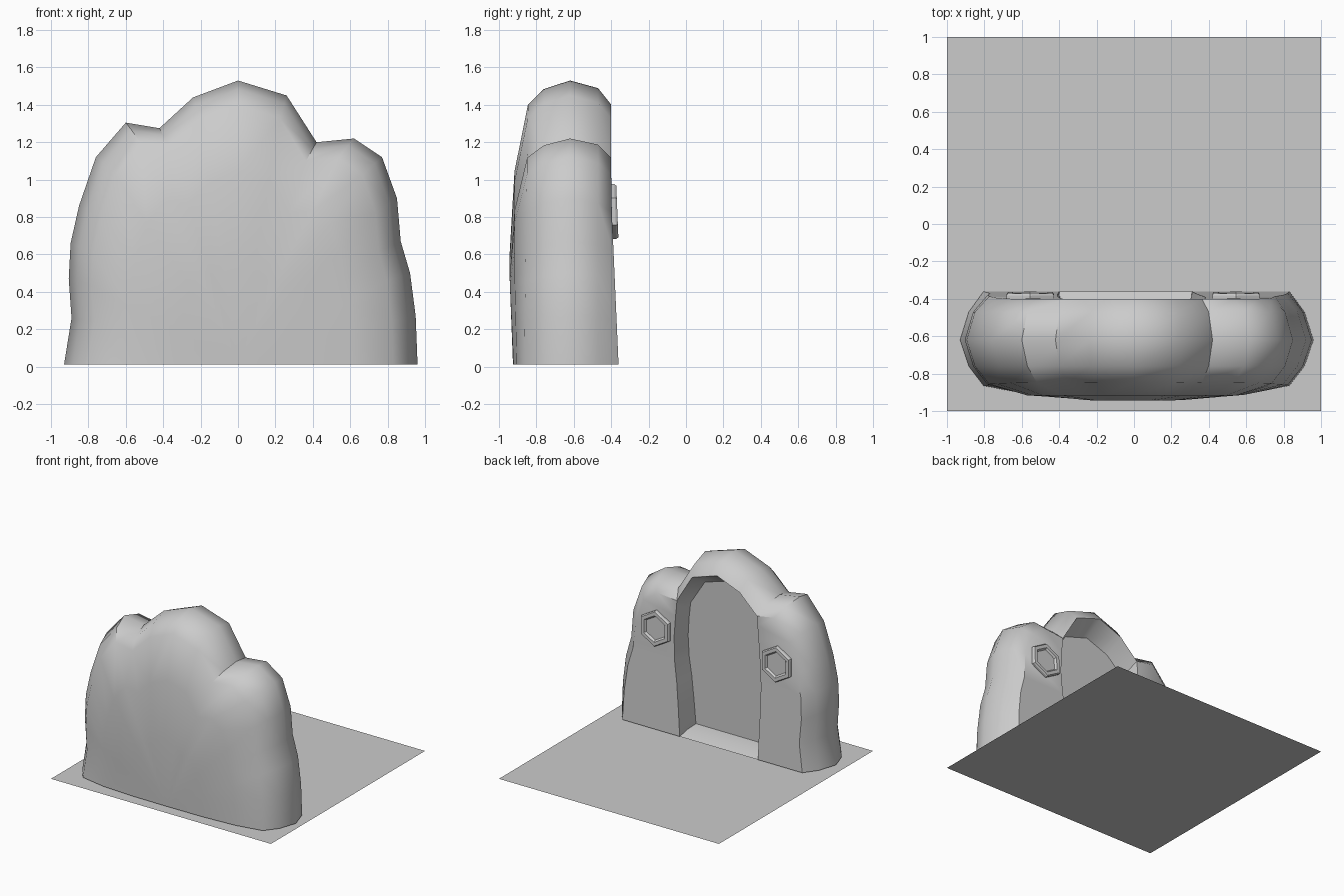
import bpy, bmesh, math

if "Cube" in bpy.data.objects:
    bpy.data.objects.remove(bpy.data.objects["Cube"])


def finish(name, bm, angle=None):
    bmesh.ops.recalc_face_normals(bm, faces=bm.faces)
    me = bpy.data.meshes.new(name)
    bm.to_mesh(me)
    bm.free()
    ob = bpy.data.objects.new(name, me)
    bpy.context.collection.objects.link(ob)
    if angle:
        bpy.ops.object.select_all(action='DESELECT')
        ob.select_set(True)
        bpy.context.view_layer.objects.active = ob
        bpy.ops.object.shade_smooth_by_angle(angle=math.radians(angle))
    return ob


# Ground sheet
bm = bmesh.new()
bm.faces.new([bm.verts.new((x, y, 0)) for x, y in ((-1, -1), (1, -1), (1, 1), (-1, 1))])
finish("ground", bm)

# Rock silhouette seen from the front, left foot to right foot
BASE = 0.012
outline = [(-.93, BASE), (-.89, .26), (-.905, .47), (-.895, .66), (-.85, .86),
           (-.76, 1.12), (-.60, 1.305), (-.42, 1.275), (-.24, 1.44), (0, 1.53),
           (.26, 1.45), (.42, 1.20), (.62, 1.22), (.77, 1.12), (.85, .90),
           (.87, .67), (.92, .50), (.95, .27), (.96, BASE)]
N = len(outline)


def back_y(z):
    return -.40 + .04 * max(0, 1 - z / .9)


bm = bmesh.new()


def ring(sx, sz, depth):
    out = []
    for x, z in outline:
        zz = BASE + (z - BASE) * sz
        out.append(bm.verts.new((x * sx, depth(zz), zz)))
    return out


def bridge(a, b, rng=range(N - 1)):
    for i in rng:
        vs = list(dict.fromkeys([a[i], a[i + 1], b[i + 1], b[i]]))
        if len(vs) > 2:
            bm.faces.new(vs)


# Rock shell: rings from the bulging front face over the rim to the back edge
rings = [ring(.34, .38, lambda z: -.922 - .022 * min(1, z / .5)),
         ring(.64, .68, lambda z: -.905 - .012 * min(1, z / .5)),
         ring(.865, .915, lambda z: -.865 + .02 * z / 1.4),
         ring(.95, .97, lambda z: -.76),
         ring(1, 1, lambda z: -.62),
         ring(.95, .973, lambda z: -.47),
         ring(.865, .915, back_y)]
for a, b in zip(rings, rings[1:]):
    bridge(a, b)
centre = bm.verts.new((0, -.925, BASE))
for i in range(N - 1):
    bm.faces.new((rings[0][i], rings[0][i + 1], centre))

# Doorway: the arch is the back rim between the two notches, plus two jambs
back = rings[-1]
left = [(-.40, BASE), (-.405, .24), (-.41, .44), (-.41, .61), (-.395, .80), (-.38, .97), (-.37, 1.09)]
right = [(.365, 1.06), (.375, .97), (.385, .80), (.375, .61), (.35, .44), (.33, .24), (.31, BASE)]
door = ([bm.verts.new((x, back_y(z), z)) for x, z in left] + back[7:12]
        + [bm.verts.new((x, back_y(z), z)) for x, z in right])
bridge(back, door, list(range(7)) + list(range(11, N - 1)))

# Recess with its rear wall and sill
inner = [bm.verts.new((v.co.x * .95, -.55, .05 + (v.co.z - BASE) * .90)) for v in door]
bridge(door, inner)
bm.faces.new(inner)
mid = [bm.verts.new((x, -.45, .04)) for x in (-.39, .30)]
bm.faces.new((door[0], door[-1], mid[1], mid[0]))
bm.faces.new((mid[0], mid[1], inner[-1], inner[0]))
finish("rock_arch", bm, 42)


# Hexagonal plaques on either side of the door
def plaque(name, x, z):
    bm = bmesh.new()
    prev = None
    for r, y in ((.146, -.43), (.146, -.378), (.138, -.367), (.108, -.367), (.095, -.383)):
        cur = []
        for k in range(6):
            a = math.pi / 2 + k * math.pi / 3
            h = r * math.sin(a)
            cur.append(bm.verts.new((x + r * math.cos(a), y - h * .04, z + h)))
        if prev:
            for k in range(6):
                j = (k + 1) % 6
                bm.faces.new((prev[k], prev[j], cur[j], cur[k]))
        else:
            bm.faces.new(cur)
        prev = cur
    bm.faces.new(prev)
    finish(name, bm)


plaque("plaque_left", -.555, .83)
plaque("plaque_right", .545, .83)
